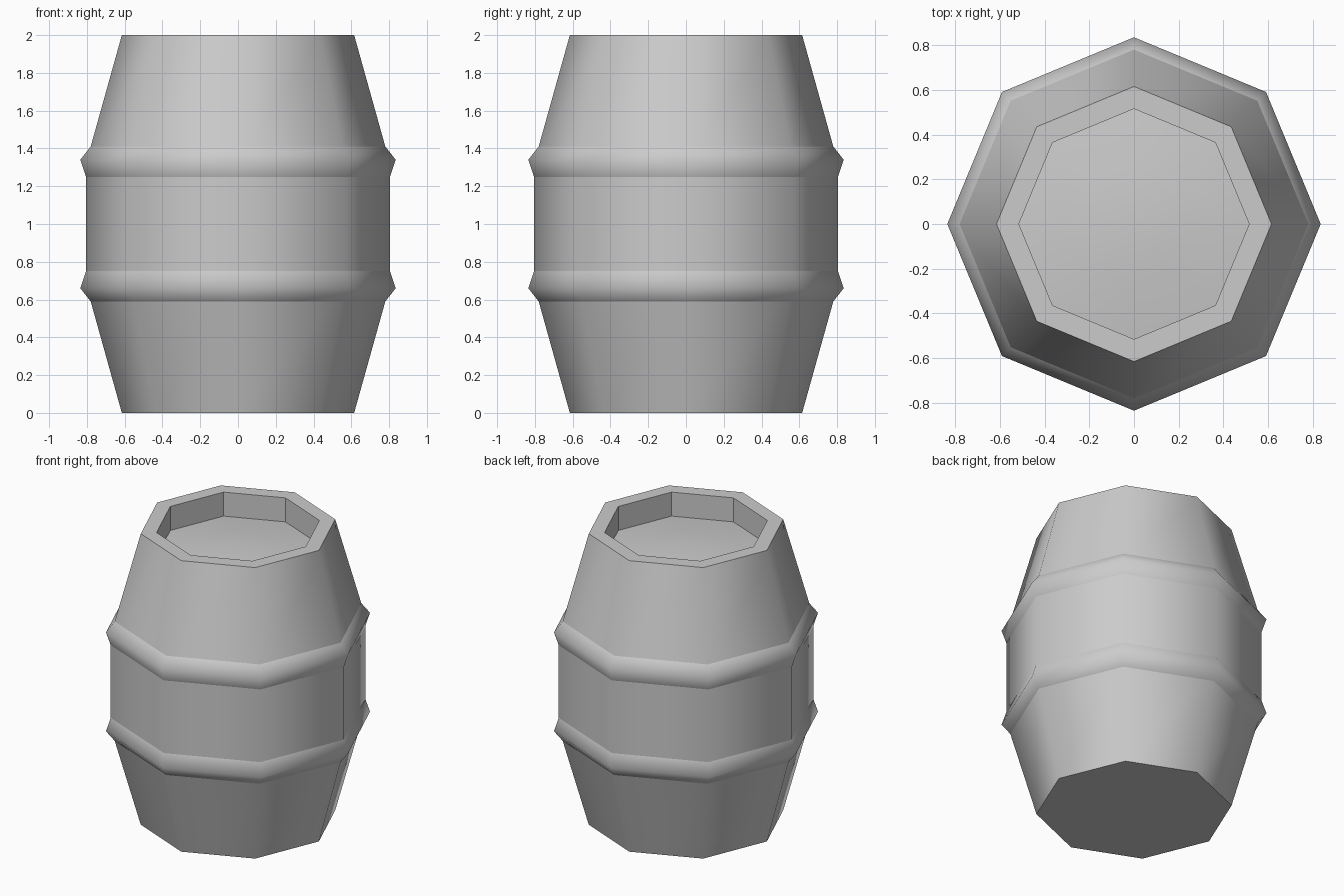
import bpy
import bmesh
from math import cos, sin, tau

cube = bpy.data.objects.get("Cube")
if cube:
    bpy.data.objects.remove(cube, do_unlink=True)

SIDES = 8

grey = bpy.data.materials.new("plain grey")
grey.use_nodes = True
grey.diffuse_color = (0.6, 0.6, 0.6, 1)
grey.node_tree.nodes["Principled BSDF"].inputs["Base Color"].default_value = (0.6, 0.6, 0.6, 1)


def lathe(name, profile, sharp_rings=(), flat_bands=()):
    """Turn a (radius, height) profile into an eight-sided shell; radius 0 makes a pole."""
    bm = bmesh.new()
    rings = []
    for r, z in profile:
        count = SIDES if r else 1
        rings.append([bm.verts.new((r * cos(tau * i / SIDES), r * sin(tau * i / SIDES), z))
                      for i in range(count)])
    for band, (low, high) in enumerate(zip(rings, rings[1:])):
        for i in range(SIDES):
            j = (i + 1) % SIDES
            if len(high) == 1:
                corners = (low[i], low[j], high[0])
            else:
                corners = (low[i], low[j], high[j], high[i])
            face = bm.faces.new(corners)
            face.smooth = band not in flat_bands
    # Crisp edges around the chosen rings
    for k in sharp_rings:
        for i in range(SIDES):
            edge = bm.edges.get((rings[k][i], rings[k][(i + 1) % SIDES]))
            edge.smooth = False
    # Flat base under the first ring when the shell stands on the ground
    if profile[0][1] == 0:
        bm.faces.new(list(reversed(rings[0])))
    mesh = bpy.data.meshes.new(name)
    bm.to_mesh(mesh)
    bm.free()
    mesh.materials.append(grey)
    obj = bpy.data.objects.new(name, mesh)
    bpy.context.collection.objects.link(obj)
    return obj


# Staved body with its rim and the recess walls
lathe("barrel_body",
      [(0.615, 0), (0.805, 0.68), (0.805, 1.32), (0.615, 2), (0.515, 2), (0.515, 1.835)],
      sharp_rings=(0, 1, 2, 3, 4), flat_bands=(3, 4))

# Slightly domed lid inside the recess
lathe("barrel_lid", [(0.515, 1.835), (0.26, 1.865), (0, 1.875)])

# Ridged hoops, mirrored about the middle
lathe("upper_hoop", [(0.805, 1.25), (0.835, 1.34), (0.78, 1.41)])
lathe("lower_hoop", [(0.78, 0.59), (0.835, 0.66), (0.805, 0.75)])
